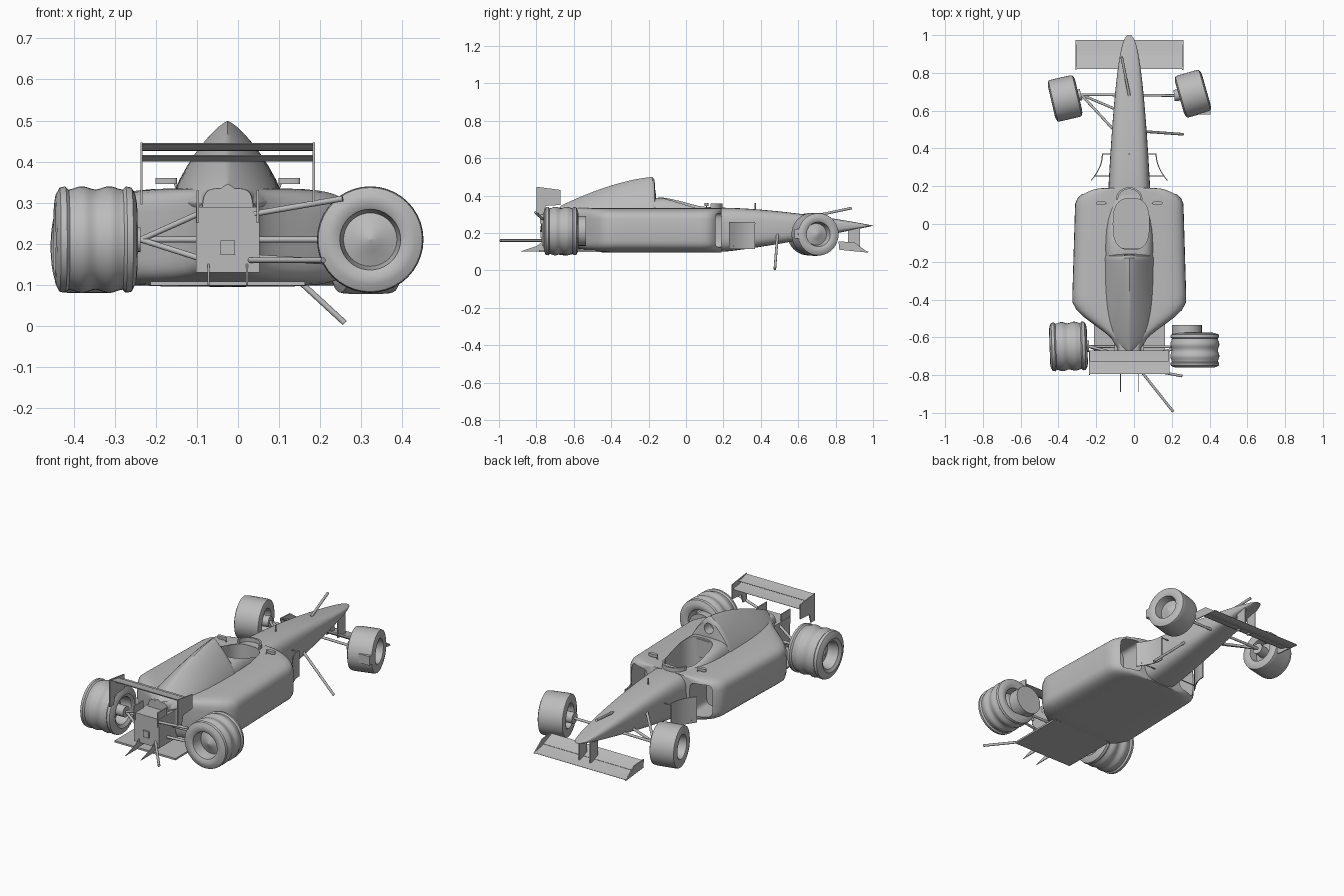
import bpy, bmesh
from math import sin, cos, pi, sqrt, radians, copysign
from mathutils import Vector, Matrix

cube = bpy.data.objects.get("Cube")
if cube:
    bpy.data.objects.remove(cube, do_unlink=True)

grey = bpy.data.materials.new("plain grey")
grey.use_nodes = True
grey.diffuse_color = (0.5, 0.5, 0.5, 1)
grey.node_tree.nodes["Principled BSDF"].inputs["Base Color"].default_value = grey.diffuse_color

CENTRE = -0.025  # x of the chassis centreline
SIDES = (("right", -1), ("left", 1))


def smooth(obj):
    bpy.ops.object.select_all(action='DESELECT')
    obj.select_set(True)
    bpy.context.view_layer.objects.active = obj
    bpy.ops.object.shade_smooth_by_angle(angle=radians(40))


def make(name, bm):
    bmesh.ops.recalc_face_normals(bm, faces=bm.faces)
    mesh = bpy.data.meshes.new(name)
    bm.to_mesh(mesh)
    bm.free()
    mesh.materials.append(grey)
    obj = bpy.data.objects.new(name, mesh)
    bpy.context.collection.objects.link(obj)
    smooth(obj)
    return obj


def skin(name, rings):
    bm = bmesh.new()
    rows = [[bm.verts.new(point) for point in ring] for ring in rings]
    for near, far in zip(rows, rows[1:]):
        for i in range(len(near)):
            bm.faces.new((near[i - 1], near[i], far[i], far[i - 1]))
    bm.faces.new(rows[0])
    bm.faces.new(rows[-1])
    return make(name, bm)


def oval(half_width, half_height, power, count=40):
    points = []
    for i in range(count):
        c, s = cos(2 * pi * i / count), sin(2 * pi * i / count)
        points.append((copysign(abs(c) ** (2 / power), c) * half_width,
                       copysign(abs(s) ** (2 / power), s) * half_height))
    return points


def loft(name, front, back, steps, power, section):
    # section(t, y) gives half width, bottom and top; stations crowd towards both ends
    rings = []
    for i in range(steps + 1):
        t = (1 - cos(pi * i / steps)) / 2
        y = front + (back - front) * t
        width, low, high = section(t, y)
        rings.append([(CENTRE + p, y, (low + high) / 2 + q)
                      for p, q in oval(width, (high - low) / 2, power)])
    return skin(name, rings)


def prism(name, outline, axis, low, high):
    def place(p, q, depth):
        return {'x': (depth, p, q), 'y': (p, depth, q), 'z': (p, q, depth)}[axis]
    return skin(name, [[place(p, q, depth) for p, q in outline] for depth in (low, high)])


def box(name, centre, size):
    bm = bmesh.new()
    bmesh.ops.create_cube(bm, size=1, matrix=Matrix.Translation(centre) @ Matrix.Diagonal((*size, 1)))
    return make(name, bm)


def plate(name, x, outline, thickness=0.006):
    return prism(name, outline, 'x', x - thickness / 2, x + thickness / 2)


def rod(name, start, end, radius=0.007):
    start, end = Vector(start), Vector(end)
    turn = (end - start).to_track_quat('Z', 'Y').to_matrix().to_4x4()
    bm = bmesh.new()
    bmesh.ops.create_cone(bm, cap_ends=True, segments=20, radius1=radius, radius2=radius,
                          depth=(end - start).length,
                          matrix=Matrix.Translation((start + end) / 2) @ turn)
    return make(name, bm)


def wing(name, left, right, front, back, thickness=0.008, sag=0.005, steps=8):
    # thin cambered blade between a front and a back edge, each given as (y, z)
    upper, lower = [], []
    for i in range(steps + 1):
        y, z = Vector(front).lerp(Vector(back), i / steps)
        bulge = sin(pi * i / steps)
        upper.append((y, z - sag * bulge + thickness * (bulge + 0.2) / 2))
        lower.append((y, z - sag * bulge - thickness * (bulge + 0.2) / 2))
    return prism(name, upper + lower[::-1], 'x', left, right)


def wheel(name, centre, turn, radius, half, groove):
    # dished rim, rounded shoulder, then a tread with optional grooves, spun about x
    profile = [(-0.6, 0), (-0.45, 0.2), (-0.3, 0.5), (-0.9, 0.57), (-1, 0.7), (-0.97, 0.84)]
    for i in range(25):
        a = 0.88 * (i / 12 - 1)
        profile.append((a, 1 - 0.07 * abs(a) ** 8 - groove * (1 + cos(3 * pi * a)) / 2 * (abs(a) < 0.7)))
    profile += [(-a, r) for a, r in profile[5::-1]]
    obj = skin(name, [[(a * half, p * r, q * r) for p, q in oval(radius, radius, 2)]
                      for a, r in ((a, max(r, 0.01)) for a, r in profile)])
    obj.location = centre
    obj.rotation_euler.z = radians(turn)


def cut(target, cutter):
    modifier = target.modifiers.new("opening", 'BOOLEAN')
    modifier.operation = 'DIFFERENCE'
    modifier.object = cutter
    bpy.context.view_layer.objects.active = target
    bpy.ops.object.modifier_apply(modifier=modifier.name)
    smooth(target)


# bodywork sections
def pod_section(t, y):
    shoulder = sqrt(max(0, 1 - max(0, (y - 0.1) / 0.09) ** 2))
    tail = max(0, (-0.4 - y) / 0.27)
    width = (0.29 - 0.03 * y) * (0.5 + shoulder / 2) * (0.6 + 0.4 * cos(pi * tail))
    return max(width, 0.06), 0.095 + 0.05 * tail ** 2, 0.335


def nose_section(t, y):
    return 0.11 * (1.001 - t) ** 0.4, 0.1 + 0.138 * t ** 1.2, 0.335 - 0.095 * t ** 1.6


def surround_section(t, y):
    hump = sin(pi * (0.02 + 0.96 * t))
    return 0.13 * hump ** 0.3, 0.11, 0.33 + 0.06 * hump ** 3


def cover_section(t, y):
    lip = 0.1 * max(0, 1 - t / 0.02)
    high = 0.5 - 0.155 * t ** 1.6 - lip
    return 0.132 * sqrt(1.1 - t ** 4), 0.6 - high, high


pods = loft("sidepod_body", 0.19, -0.67, 30, 5, pod_section)
nose = loft("nose", 0.1, 0.2, 2, 3.5, lambda t, y: (0.11, 0.1, 0.335))
nose_cone = loft("nose_cone", 0.2, 1, 24, 3.5, nose_section)
surround = loft("cockpit_surround", 0.25, -0.5, 24, 4, surround_section)
cover = loft("engine_cover", -0.16, -0.67, 24, 1.3, cover_section)

# openings: cockpit, airbox and sidepod intakes
cockpit = prism("cockpit_cutter", [(CENTRE + 0.01 + p, q) for p, q in oval(0.095, 0.135, 2.8)],
                'z', 0.15, 0.6)
airbox = rod("airbox_cutter", (CENTRE, -0.22, 0.435), (CENTRE, -0.1, 0.435), 0.028)
for part in (pods, nose, surround):
    cut(part, cockpit)
cut(cover, airbox)
cutters = [cockpit, airbox]
for side, s in SIDES:
    intake = prism("intake_cutter", [(CENTRE + s * 0.19 + p, 0.215 + q) for p, q in oval(0.06, 0.09, 5)],
                   'y', 0.04, 0.3)
    cut(pods, intake)
    cutters.append(intake)
for cutter in cutters:
    bpy.data.objects.remove(cutter, do_unlink=True)

# cockpit details
box("headrest", (CENTRE, -0.14, 0.33), (0.1, 0.025, 0.1))
arc = [(cos(pi * i / 12), sin(pi * i / 12)) for i in range(13)]
prism("windscreen", [(CENTRE + 0.07 * c, 0.13 + 0.065 * s) for c, s in arc]
      + [(CENTRE + 0.06 * c, 0.13 + 0.055 * s) for c, s in arc[::-1]], 'z', 0.32, 0.357)
rod("antenna", (CENTRE, 0.37, 0.3), (CENTRE, 0.37, 0.36), 0.004)

for side, s in SIDES:
    def out(x):
        return CENTRE + s * x

    # mirrors and curved bargeboards
    mirror = [(out(0.15) + p, 0.11 + q) for p, q in oval(0.026, 0.01, 3)]
    prism(side + "_mirror", mirror, 'z', 0.345, 0.36)
    rod(side + "_mirror_stem", (out(0.13), 0.11, 0.35), (out(0.11), 0.11, 0.3), 0.003)
    curve = [(out(0.145 + 0.06 * (i / 6) ** 2), 0.37 - 0.14 * i / 6) for i in range(7)]
    inner = [(x - s * 0.006, y) for x, y in curve]
    prism(side + "_bargeboard", curve + inner[::-1], 'z', 0.115, 0.26)
    for (x, y), z in ((curve[0], 0.25), (curve[5], 0.13)):
        rod(side + "_bargeboard_stay", (x, y, z), (out(0.08), y, z), 0.003)

    # wing plates and supports
    plate(side + "_front_endplate", out(0.283), [(0.815, 0.155), (0.82, 0.11), (0.975, 0.095), (0.9, 0.15)])
    plate(side + "_nose_pylon", out(0.034), [(0.865, 0.11), (0.93, 0.11), (0.93, 0.23), (0.865, 0.23)])
    plate(side + "_rear_endplate", out(0.21), [(-0.8, 0.295), (-0.765, 0.295), (-0.75, 0.345),
                                               (-0.67, 0.35), (-0.67, 0.43), (-0.8, 0.447)])
    box(side + "_wing_support", (out(0.073), -0.74, 0.29), (0.006, 0.08, 0.08))
    plate(side + "_diffuser_fin", out(0.047), [(-0.89, 0.1), (-0.7, 0.1), (-0.7, 0.2), (-0.8, 0.13)], 0.004)

# wing blades
front_span = (CENTRE - 0.283, CENTRE + 0.283)
rear_span = (CENTRE - 0.21, CENTRE + 0.21)
wing("front_wing_main", *front_span, (0.975, 0.1), (0.885, 0.12))
wing("front_wing_flap", *front_span, (0.895, 0.12), (0.82, 0.15))
wing("rear_wing_upper", *rear_span, (-0.725, 0.43), (-0.795, 0.444))
wing("rear_wing_lower", *rear_span, (-0.67, 0.405), (-0.75, 0.415))

# gearbox, light and diffuser
box("gearbox", (CENTRE, -0.66, 0.21), (0.155, 0.22, 0.16))
box("rear_light", (CENTRE, -0.77, 0.19), (0.036, 0.016, 0.036))
box("diffuser", (CENTRE, -0.62, 0.103), (0.376, 0.33, 0.01))

# wheels, two of them knocked out of line
hub_rr, hub_rl = Vector((-0.347, -0.648, 0.21)), Vector((0.322, -0.668, 0.21))
hub_fr, hub_fl = Vector((-0.365, 0.665, 0.193)), Vector((0.312, 0.69, 0.193))
wheel("right_rear_wheel", hub_rr, 2, 0.13, 0.1, 0.06)
wheel("left_rear_wheel", hub_rl, 90, 0.13, 0.093, 0.06)
wheel("right_front_wheel", hub_fr, 13, 0.113, 0.074, 0)
wheel("left_front_wheel", hub_fl, 16, 0.115, 0.074, 0)
rod("left_rear_brake_drum", (0.28, -0.6, 0.21), (0.28, -0.535, 0.21), 0.08)
end_rr, end_fr, end_fl = hub_rr + Vector((0.11, 0, 0)), hub_fr + Vector((0.085, 0.02, 0)), \
    hub_fl - Vector((0.1, 0.01, 0))
for name, hub, end in (("right_rear", hub_rr, end_rr), ("right_front", hub_fr, end_fr),
                       ("left_front", hub_fl, end_fl)):
    rod(name + "_brake_drum", hub, end, 0.03)
box("loose_hub_part", (0.37, 0.595, 0.195), (0.07, 0.03, 0.05))

# suspension arms, whole and broken
rod("rear_driveshaft", hub_rr, (0.27, -0.65, 0.21))
rod("right_rear_upper_arm", end_rr, (-0.08, -0.69, 0.28))
rod("right_rear_lower_arm", end_rr, (-0.08, -0.72, 0.16))
rod("left_rear_upper_arm", (0.04, -0.765, 0.273), (0.255, -0.805, 0.31))
rod("left_rear_lower_arm", (0.04, -0.7, 0.167), (0.22, -0.66, 0.156))
rod("trailing_rod", (0.03, -0.77, 0.16), (0.208, -0.994, 0.16))
rod("front_axle", end_fr, end_fl)
rod("right_front_upper_arm", end_fr, (-0.09, 0.48, 0.25))
rod("right_front_lower_arm", end_fr, (-0.08, 0.6, 0.19))
rod("left_front_hanging_arm", (0.05, 0.49, 0.2), (0.26, 0.475, 0.007))
rod("loose_nose_rod", (CENTRE, 0.68, 0.29), (-0.065, 0.885, 0.333))
